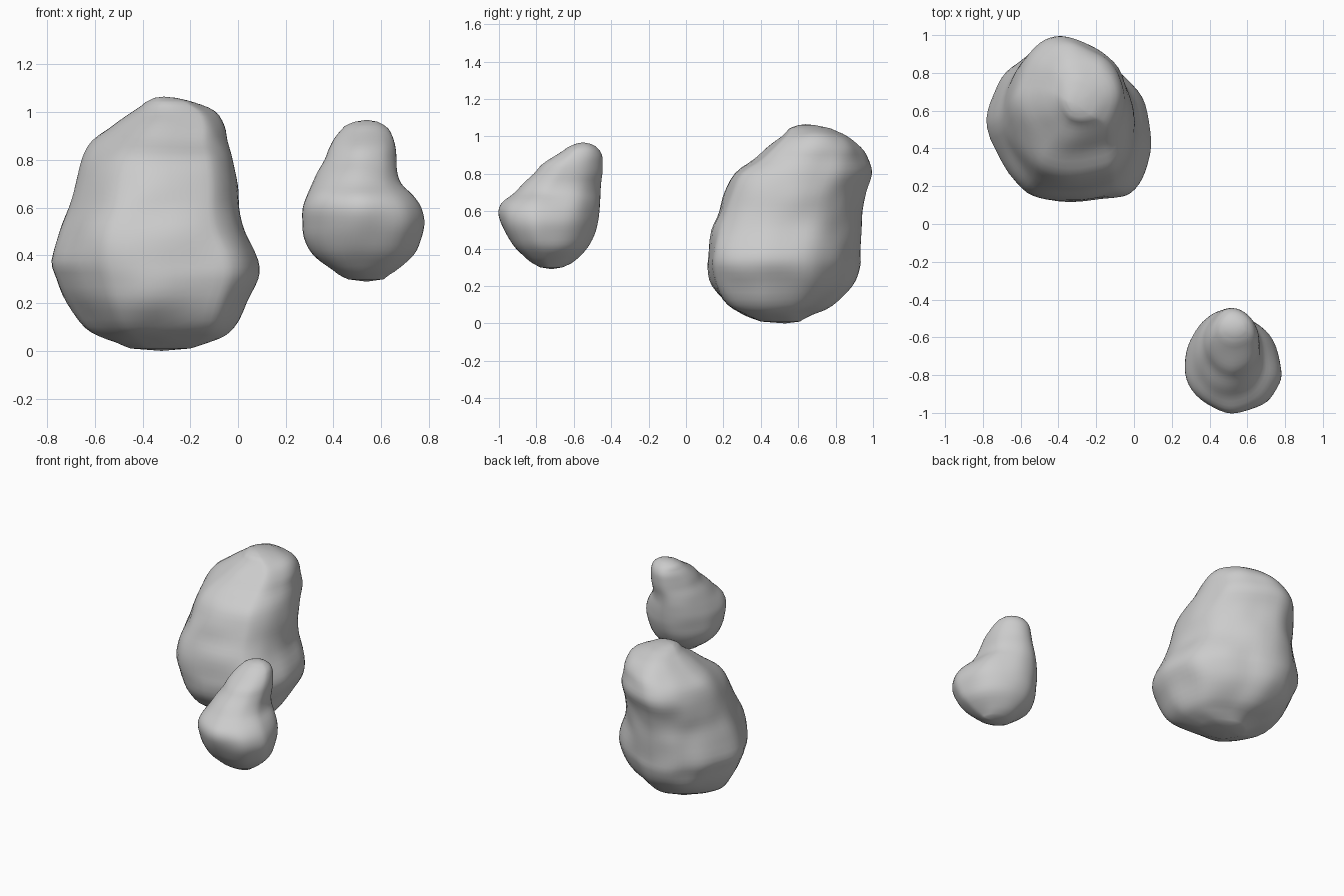
import bpy, bmesh
from mathutils import Vector, noise

if "Cube" in bpy.data.objects:
    bpy.data.objects.remove(bpy.data.objects["Cube"])


def spline(points, steps, closed):
    """Catmull-Rom resampling of a list of tuples."""
    n = len(points)
    pts = [Vector(p) for p in points]
    get = (lambda i: pts[i % n]) if closed else (lambda i: pts[max(0, min(n - 1, i))])
    out = []
    for i in range(n if closed else n - 1):
        a, b, c, d = get(i - 1), get(i), get(i + 1), get(i + 2)
        for s in range(steps):
            t = s / steps
            out.append(0.5 * (2 * b + (c - a) * t + (2 * a - 5 * b + 4 * c - d) * t * t
                              + (3 * b - a - 3 * c + d) * t ** 3))
    if not closed:
        out.append(pts[-1])
    return out


def rock(name, outline, levels, bottom, top, rough, rounding):
    """Loft the plan outline through levels of (z, (x min, x max), (y min, y max))."""
    ring = spline(outline, 3, True)
    us, vs = [p.x for p in ring], [p.y for p in ring]
    unit = [Vector(((p.x - min(us)) / (max(us) - min(us)) - .5,
                    (p.y - min(vs)) / (max(vs) - min(vs)) - .5)) for p in ring]
    n = len(unit)
    zs = spline([(l[0], 0) for l in levels], 3, False)
    xs = spline([l[1] for l in levels], 3, False)
    ys = spline([l[2] for l in levels], 3, False)
    bm = bmesh.new()
    rings = []
    for z, x, y in zip(zs, xs, ys):
        # sections become rounder towards the top
        k = rounding * (z[0] - bottom[2]) / (top[2] - bottom[2])
        sec = [p.lerp(p.normalized() * .5, k) for p in unit]
        w = max(abs(p.x) for p in sec) * 2
        h = max(abs(p.y) for p in sec) * 2
        cx, cy = (x[0] + x[1]) / 2, (y[0] + y[1]) / 2
        rings.append([bm.verts.new((cx + p.x / w * (x[1] - x[0]),
                                    cy + p.y / h * (y[1] - y[0]), z[0])) for p in sec])
    for lo, hi in zip(rings, rings[1:]):
        for i in range(n):
            j = (i + 1) % n
            bm.faces.new((lo[i], lo[j], hi[j], hi[i]))
    for loop, tip in ((rings[0], bottom), (rings[-1], top)):
        pole = bm.verts.new(tip)
        for i in range(n):
            bm.faces.new((loop[i], loop[(i + 1) % n], pole))
    bmesh.ops.recalc_face_normals(bm, faces=bm.faces)
    bm.normal_update()
    # gentle dents
    for v in bm.verts:
        if bottom[2] + 0.03 < v.co.z < top[2] - 0.03:
            v.co += v.normal * rough * noise.noise(v.co * 6)
    mesh = bpy.data.meshes.new(name)
    bm.to_mesh(mesh)
    bm.free()
    for f in mesh.polygons:
        f.use_smooth = True
    obj = bpy.data.objects.new(name, mesh)
    bpy.context.collection.objects.link(obj)


# large boulder
rock("large_rock",
     [(-.41, 1.0), (-.53, .975), (-.62, .91), (-.70, .82), (-.76, .68), (-.78, .54),
      (-.69, .34), (-.59, .19), (-.50, .14), (-.35, .12), (-.10, .135), (-.01, .16),
      (.05, .25), (.085, .37), (.09, .48), (.07, .63), (.02, .75), (-.08, .845),
      (-.20, .92), (-.30, .975)],
     [(.01, (-.45, -.20), (.40, .61)),
      (.05, (-.55, -.08), (.30, .67)),
      (.10, (-.64, -.02), (.22, .78)),
      (.20, (-.715, .035), (.145, .895)),
      (.30, (-.76, .085), (.12, .93)),
      (.38, (-.785, .085), (.123, .935)),
      (.50, (-.745, .03), (.135, .94)),
      (.60, (-.705, .005), (.17, .945)),
      (.70, (-.685, 0), (.21, .965)),
      (.80, (-.655, -.02), (.265, .995)),
      (.88, (-.61, -.045), (.365, .97)),
      (.94, (-.53, -.06), (.44, .935)),
      (1.0, (-.45, -.10), (.51, .87)),
      (1.04, (-.39, -.18), (.55, .78)),
      (1.06, (-.35, -.26), (.60, .69))],
     (-.32, .53, 0), (-.31, .64, 1.065), .012, .5)

# small pear-shaped rock
rock("small_rock",
     [(.48, -.44), (.42, -.455), (.36, -.50), (.31, -.57), (.275, -.66), (.27, -.78),
      (.31, -.87), (.39, -.95), (.49, -.995), (.58, -.995), (.68, -.96), (.74, -.90),
      (.78, -.82), (.775, -.74), (.75, -.64), (.71, -.565), (.64, -.50), (.56, -.455)],
     [(.30, (.46, .61), (-.78, -.66)),
      (.335, (.395, .655), (-.84, -.59)),
      (.40, (.312, .737), (-.915, -.525)),
      (.47, (.275, .77), (-.96, -.49)),
      (.54, (.27, .785), (-.99, -.472)),
      (.60, (.27, .77), (-1.0, -.465)),
      (.65, (.285, .735), (-.98, -.46)),
      (.70, (.31, .69), (-.92, -.455)),
      (.75, (.335, .67), (-.87, -.45)),
      (.80, (.365, .665), (-.815, -.445)),
      (.85, (.385, .66), (-.77, -.445)),
      (.90, (.41, .645), (-.70, -.45)),
      (.94, (.445, .62), (-.635, -.475)),
      (.96, (.49, .585), (-.59, -.51))],
     (.54, -.72, .29), (.54, -.55, .968), .008, .6)
